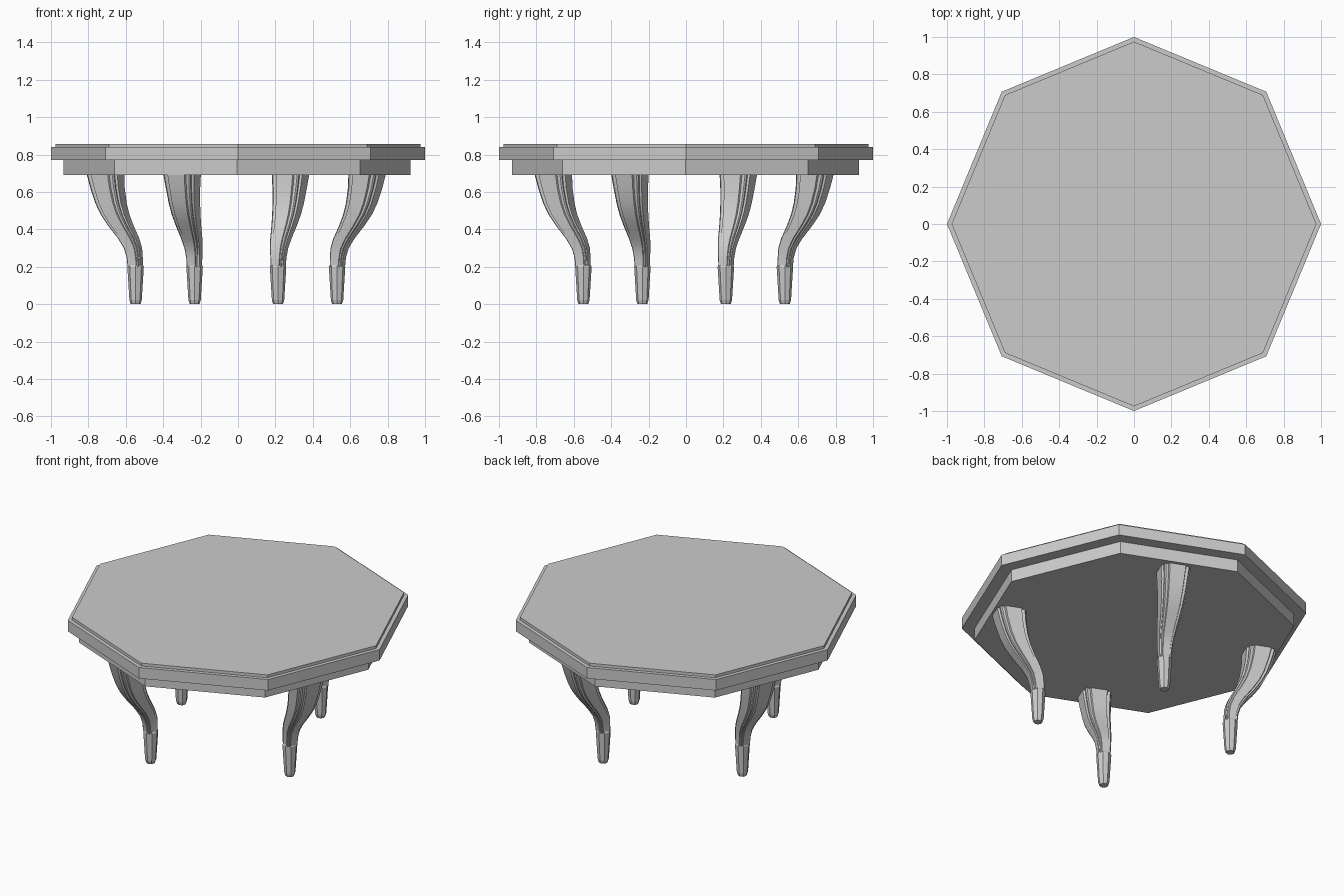
import bpy, bmesh, math

if "Cube" in bpy.data.objects:
    bpy.data.objects.remove(bpy.data.objects["Cube"])

LEG_SHIFT = (-0.009, -0.01)


def loft(name, rings, smooth=None):
    """Skin a list of closed rings (equal point counts) and cap both ends."""
    bm = bmesh.new()
    loops = [[bm.verts.new(p) for p in ring] for ring in rings]
    n = len(loops[0])
    for a, b in zip(loops, loops[1:]):
        for i in range(n):
            j = (i + 1) % n
            bm.faces.new((a[i], a[j], b[j], b[i]))
    bm.faces.new(loops[0][::-1])
    bm.faces.new(loops[-1])
    bmesh.ops.recalc_face_normals(bm, faces=bm.faces)
    mesh = bpy.data.meshes.new(name)
    bm.to_mesh(mesh)
    bm.free()
    obj = bpy.data.objects.new(name, mesh)
    bpy.context.collection.objects.link(obj)
    if smooth:
        bpy.ops.object.select_all(action='DESELECT')
        bpy.context.view_layer.objects.active = obj
        obj.select_set(True)
        bpy.ops.object.shade_smooth_by_angle(angle=math.radians(smooth))
    return obj


def octagon(r, z, cx=0.0, cy=0.0, turn=0.0):
    return [(cx + r * math.cos(turn + k * math.pi / 4),
             cy + r * math.sin(turn + k * math.pi / 4), z) for k in range(8)]


# Stepped octagonal top and the apron under it
loft("table_top", [octagon(1, 0.77), octagon(1, 0.84),
                   octagon(0.975, 0.84), octagon(0.975, 0.858)])
loft("apron", [octagon(0.928, 0.692, -0.005, -0.003),
               octagon(0.928, 0.772, -0.005, -0.003)])

# Leg cross-section: square with fluted corners
quarter = [(1, -0.55), (1, 0.55), (0.86, 0.6), (0.88, 0.8), (0.8, 0.88), (0.6, 0.86)]
section = []
for k in range(4):
    c, s = round(math.cos(k * math.pi / 2)), round(math.sin(k * math.pi / 2))
    section += [(c * x - s * y, s * x + c * y) for x, y in quarter]

# Leg path: height, distance from centre, half width
path = [(0.20, 0.585, 0.036), (0.25, 0.588, 0.038), (0.30, 0.598, 0.043),
        (0.35, 0.622, 0.050), (0.42, 0.668, 0.060), (0.48, 0.702, 0.068),
        (0.54, 0.725, 0.074), (0.62, 0.745, 0.081), (0.70, 0.758, 0.089)]

# Foot: height, radius
foot = [(0.0, 0.026), (0.022, 0.033), (0.20, 0.044), (0.21, 0.039)]

# Four curved legs, each below the middle of an octagon side
for i in range(4):
    a = math.radians(-112.5 + 90 * i)
    ca, sa = math.cos(a), math.sin(a)
    ox, oy = LEG_SHIFT
    rings = [[(ox + (r + w * u) * ca - w * v * sa,
               oy + (r + w * u) * sa + w * v * ca, z) for u, v in section]
             for z, r, w in path]
    loft(f"leg_{i + 1}", rings, smooth=25)
    fx, fy = ox + 0.583 * ca, oy + 0.583 * sa
    loft(f"foot_{i + 1}", [octagon(r, z, fx, fy, a + math.pi / 8) for z, r in foot])
